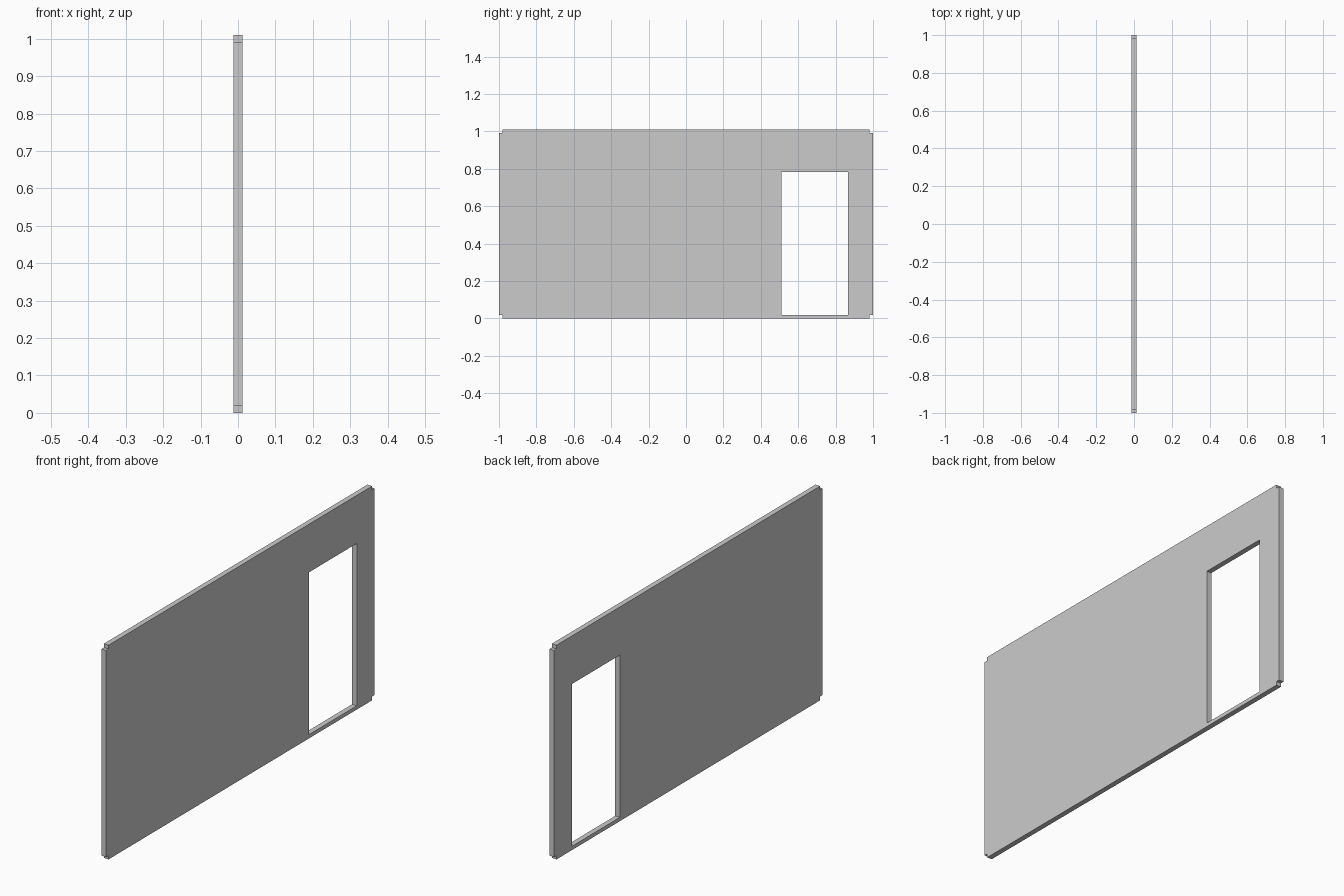
import bpy, bmesh
from mathutils import Vector

if "Cube" in bpy.data.objects:
    bpy.data.objects.remove(bpy.data.objects["Cube"])

T = 0.025           # wall thickness
H = 1.01            # wall height
N = 0.018           # corner notch size


def prism(name, outline):
    """Extrude a (y, z) outline through the wall thickness, centred on x = 0."""
    bm = bmesh.new()
    face = bm.faces.new([bm.verts.new((-T / 2, y, z)) for y, z in outline])
    ext = bmesh.ops.extrude_face_region(bm, geom=[face])
    verts = [g for g in ext["geom"] if isinstance(g, bmesh.types.BMVert)]
    bmesh.ops.translate(bm, verts=verts, vec=Vector((T, 0, 0)))
    bmesh.ops.recalc_face_normals(bm, faces=bm.faces)
    mesh = bpy.data.meshes.new(name)
    bm.to_mesh(mesh)
    bm.free()
    obj = bpy.data.objects.new(name, mesh)
    bpy.context.collection.objects.link(obj)
    return obj


# Wall panel with square notches at all four corners
right = [(1 - N, 0), (1 - N, N), (1, N), (1, H - N), (1 - N, H - N), (1 - N, H)]
left = [(-y, z) for y, z in reversed(right)]
wall = prism("wall_panel", right + left)

# Doorway opening, leaving a thin sill at the bottom
y0, y1, z0, z1 = 0.51, 0.867, N, 0.783
cutter = prism("doorway_cutter", [(y0, z0), (y1, z0), (y1, z1), (y0, z1)])
cutter.scale.x = 3
cutter.hide_render = True
cutter.display_type = 'WIRE'

cut = wall.modifiers.new("doorway", 'BOOLEAN')
cut.operation = 'DIFFERENCE'
cut.solver = 'EXACT'
cut.object = cutter
